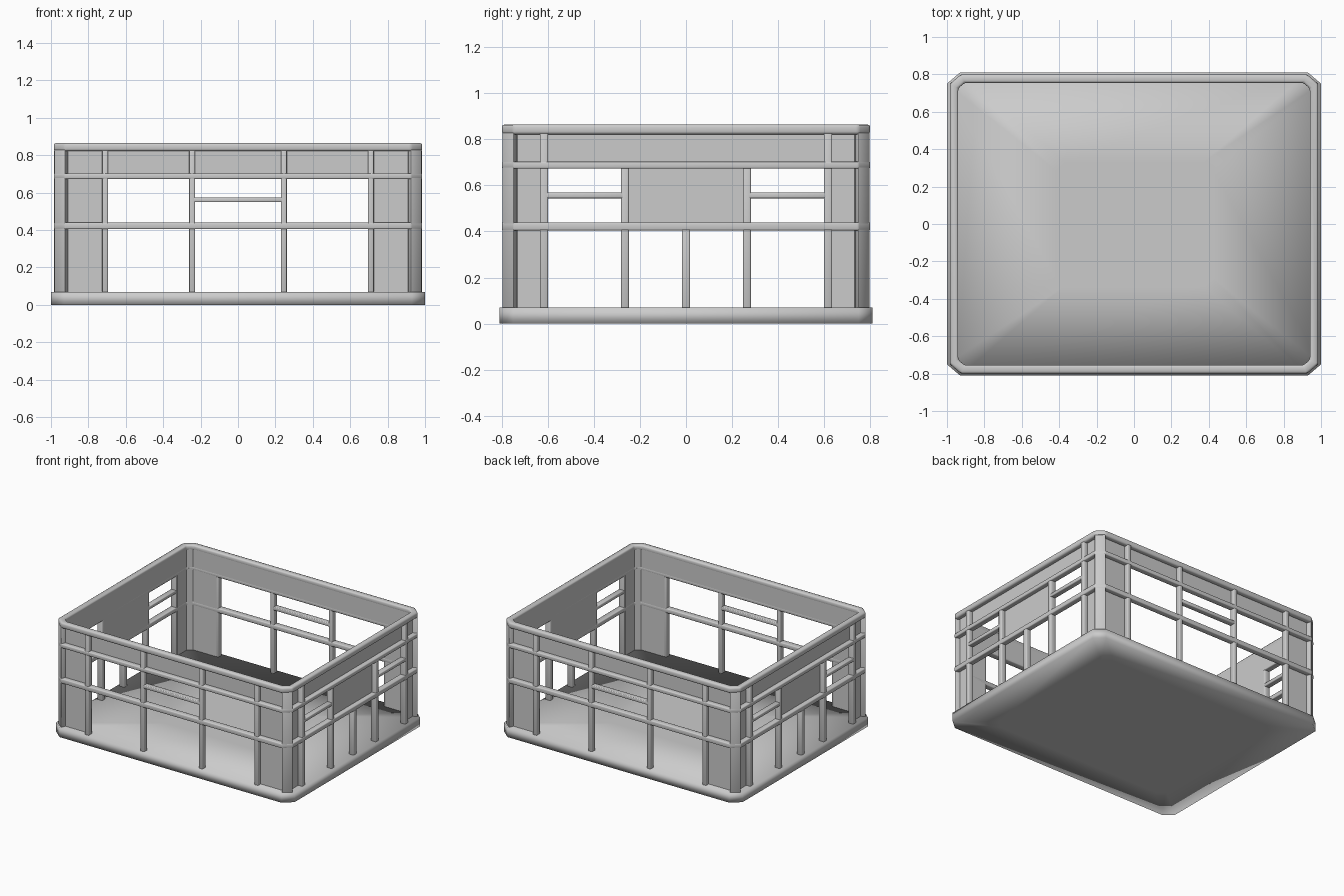
import bpy
import bmesh

if "Cube" in bpy.data.objects:
    bpy.data.objects.remove(bpy.data.objects["Cube"], do_unlink=True)

# Single plastic colour
grey = bpy.data.materials.new("light grey plastic")
grey.use_nodes = True
COLOR = (0.6, 0.6, 0.6, 1)
grey.diffuse_color = COLOR
grey.node_tree.nodes["Principled BSDF"].inputs["Base Color"].default_value = COLOR


def finish(name, bm, bevel=0.0, smooth=True):
    bmesh.ops.recalc_face_normals(bm, faces=bm.faces)
    mesh = bpy.data.meshes.new(name)
    bm.to_mesh(mesh)
    bm.free()
    mesh.materials.append(grey)
    for p in mesh.polygons:
        p.use_smooth = smooth
    obj = bpy.data.objects.new(name, mesh)
    bpy.context.collection.objects.link(obj)
    if bevel:
        mod = obj.modifiers.new("soft edges", 'BEVEL')
        mod.width = bevel
        mod.segments = 2
        mod.limit_method = 'ANGLE'
    return obj


def octagon(x, y, c):
    """Rectangle of half size x, y with its corners cut by c."""
    d = c * 0.85
    return [(x, y - d), (x - c, y), (c - x, y), (-x, y - d),
            (-x, d - y), (c - x, -y), (x - c, -y), (x, d - y)]


def loft(name, sections, closed=False, **style):
    """Skin a stack of outlines, given as (outline, height)."""
    bm = bmesh.new()
    loops = [[bm.verts.new((x, y, z)) for x, y in pts] for pts, z in sections]
    pairs = list(zip(loops, loops[1:]))
    if closed:
        pairs.append((loops[-1], loops[0]))
    else:
        bm.faces.new(loops[0])
        bm.faces.new(loops[-1])
    n = len(loops[0])
    for a, b in pairs:
        for i in range(n):
            j = (i + 1) % n
            bm.faces.new((a[i], a[j], b[j], b[i]))
    return finish(name, bm, **style)


def ring(name, outer, inner, z0, z1, **style):
    a, b = octagon(*outer), octagon(*inner)
    return loft(name, [(a, z0), (a, z1), (b, z1), (b, z0)], closed=True, **style)


def box(name, x, y, z, **style):
    pts = [(x[0], y[0]), (x[1], y[0]), (x[1], y[1]), (x[0], y[1])]
    return loft(name, [(pts, z[0]), (pts, z[1])], **style)


def span(center, width):
    return (center - width / 2, center + width / 2)


# Floor slab with soft shading towards its middle
edge = octagon(1.0, 0.81, 0.07)
loft("floor", [(octagon(0.75, 0.6, 0.06), 0), (edge, 0), (edge, 0.07),
               (octagon(0.42, 0.33, 0.05), 0.07)])

# Horizontal frame rings
OUTER, INNER = (0.985, 0.80, 0.06), (0.94, 0.755, 0.035)
ring("top_rim", OUTER, INNER, 0.822, 0.865, bevel=0.012)
ring("upper_rail", OUTER, INNER, 0.673, 0.703, bevel=0.006)
ring("middle_rail", OUTER, INNER, 0.405, 0.44, bevel=0.006)

# Thin recessed band below the rim
ring("upper_band", (0.95, 0.765, 0.04), (0.94, 0.755, 0.035), 0.68, 0.84, smooth=False)

BASE = 0.065
for sx, xname in ((1, "left"), (-1, "right")):
    for sy, yname in ((1, "back"), (-1, "front")):
        tag = yname + "_" + xname

        def mirror(pts):
            return [(sx * x, sy * y) for x, y in pts]

        # Recessed panel wrapping round the corner
        wrap = mirror([(0.71, 0.765), (0.91, 0.765), (0.95, 0.731), (0.95, 0.615),
                       (0.94, 0.615), (0.94, 0.725), (0.905, 0.755), (0.71, 0.755)])
        loft("corner_panel_" + tag, [(wrap, BASE), (wrap, 0.69)], smooth=False)
        # Corner post
        post = mirror([(0.925, 0.799), (0.984, 0.749), (0.984, 0.76 - 0.012),
                       (0.942, 0.735), (0.91, 0.76)])
        post.pop(2)
        loft("corner_post_" + tag, [(post, BASE), (post, 0.83)], bevel=0.005)

# Long walls, front and back
for s, name in ((1, "back"), (-1, "front")):
    y = span(s * 0.777, 0.042)
    for x in (-0.71, -0.245, 0.245, 0.71):
        box(name + "_post", span(x, 0.032), y, (BASE, 0.83), bevel=0.006)
    box(name + "_slat", (-0.24, 0.24), y, span(0.562, 0.026), bevel=0.005)

# Short walls, left and right
for s, name in ((1, "left"), (-1, "right")):
    x = span(s * 0.962, 0.042)
    for y in (-0.617, 0.617):
        box(name + "_outer_post", x, span(y, 0.036), (BASE, 0.83), bevel=0.006)
    for side in (-1, 1):
        box(name + "_inner_post", x, span(side * 0.265, 0.034), (BASE, 0.69), bevel=0.006)
        box(name + "_slat", x, span(side * 0.44, 0.34), span(0.557, 0.026), bevel=0.005)
    box(name + "_centre_post", x, span(0, 0.036), (BASE, 0.42), bevel=0.006)
    box(name + "_centre_panel", span(s * 0.945, 0.01), span(0, 0.52), (0.42, 0.69), smooth=False)
